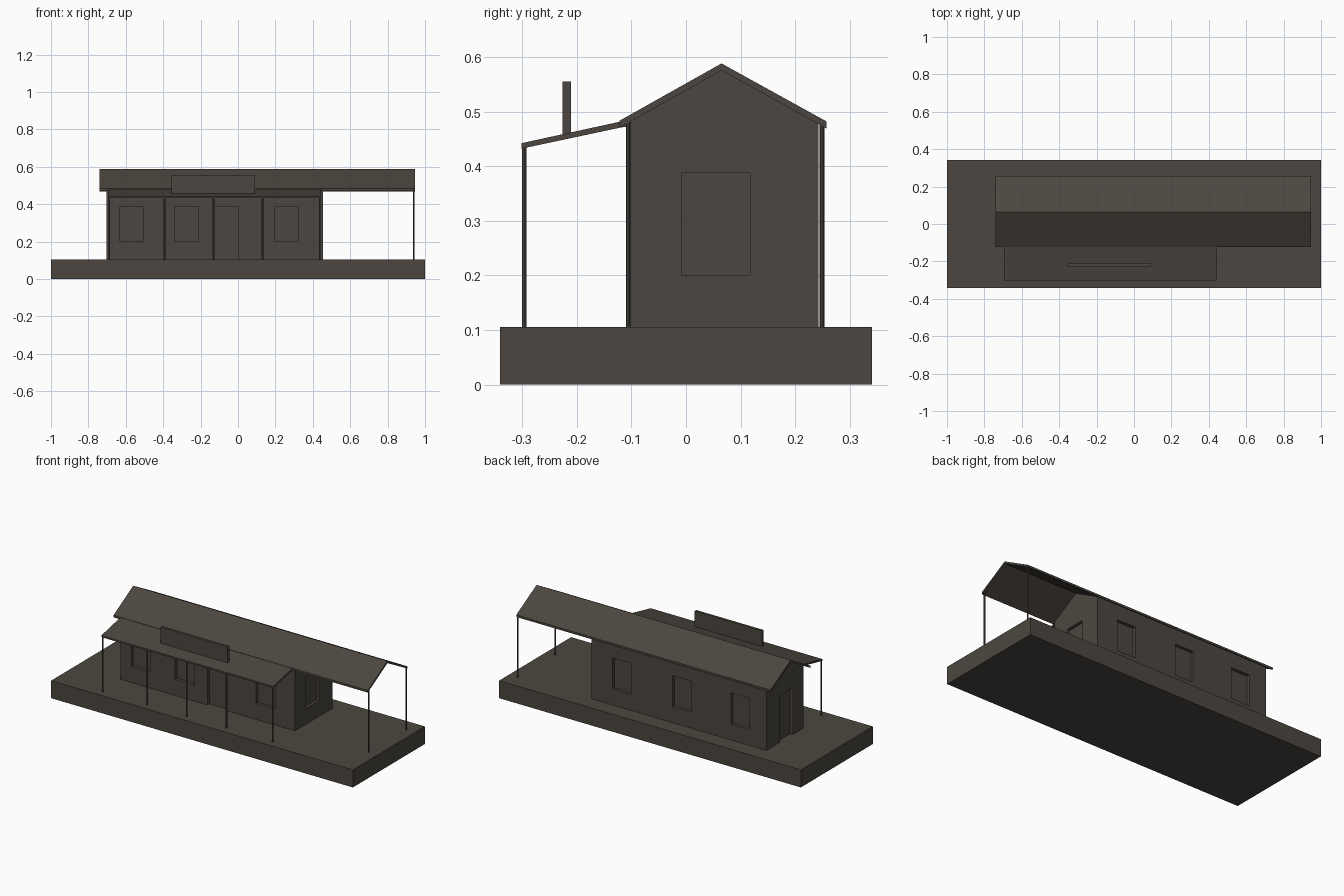
import bpy, bmesh

if "Cube" in bpy.data.objects:
    bpy.data.objects.remove(bpy.data.objects["Cube"])

mat = bpy.data.materials.new("dark weathered brown")
mat.diffuse_color = (0.072, 0.062, 0.050, 1)
mat.use_nodes = True
mat.node_tree.nodes["Principled BSDF"].inputs["Base Color"].default_value = mat.diffuse_color


def add_object(name, bm):
    bmesh.ops.recalc_face_normals(bm, faces=bm.faces)
    me = bpy.data.meshes.new(name)
    bm.to_mesh(me)
    bm.free()
    me.materials.append(mat)
    ob = bpy.data.objects.new(name, me)
    bpy.context.collection.objects.link(ob)
    return ob


def prism(name, profile, x0, x1):
    """Extrude a (y, z) outline along x."""
    bm = bmesh.new()
    face = bm.faces.new([bm.verts.new((x0, y, z)) for y, z in profile])
    ext = bmesh.ops.extrude_face_region(bm, geom=[face])
    verts = [g for g in ext["geom"] if isinstance(g, bmesh.types.BMVert)]
    bmesh.ops.translate(bm, verts=verts, vec=(x1 - x0, 0, 0))
    return add_object(name, bm)


def box(name, x0, x1, y0, y1, z0, z1):
    return prism(name, [(y0, z0), (y1, z0), (y1, z1), (y0, z1)], x0, x1)


def post(name, x, y, z0, z1, r=0.0042):
    bm = bmesh.new()
    bmesh.ops.create_cone(bm, cap_ends=True, segments=8, radius1=r, radius2=r, depth=z1 - z0)
    bmesh.ops.translate(bm, verts=bm.verts, vec=(x, y, (z0 + z1) / 2))
    return add_object(name, bm)


FLOOR = 0.105
X0, X1, Y0, Y1 = -0.703, 0.455, -0.11, 0.243
RIDGE = 0.065

# platform
box("platform", -1, 1, -0.341, 0.341, 0, FLOOR)

# gabled building body
body = prism("building_walls", [(Y0, FLOOR), (Y1, FLOOR), (Y1, 0.477), (RIDGE, 0.576), (Y0, 0.479)], X0, X1)

# recessed windows and doors
D, SILL, HEAD, LOW = 0.018, 0.20, 0.387, FLOOR - 0.02
cuts = [(a, b, Y0 - 0.05, Y0 + D, SILL, HEAD) for a, b in ((-0.63, -0.505), (-0.34, -0.212), (0.197, 0.322))]
cuts += [(a, a + 0.122, Y1 - D, Y1 + 0.05, SILL, HEAD) for a in (-0.59, -0.203, 0.195)]
cuts.append((-0.125, 0.0, Y0 - 0.05, Y0 + D, LOW, HEAD))        # front door
cuts.append((X1 - D, X1 + 0.05, -0.008, 0.117, SILL, HEAD))     # right window
cuts.append((X0 - 0.05, X0 + D, -0.008, 0.117, LOW, HEAD))      # left door
bpy.context.view_layer.objects.active = body
for c in cuts:
    cutter = box("opening_cutter", *c)
    cutter.hide_render = True
    mod = body.modifiers.new("opening", "BOOLEAN")
    mod.operation = "DIFFERENCE"
    mod.solver = "EXACT"
    mod.object = cutter
    bpy.ops.object.modifier_apply(modifier=mod.name)
    bpy.data.objects.remove(cutter)

# main roof, running on past the building on the right
prism("main_roof", [(-0.122, 0.483), (RIDGE, 0.588), (0.257, 0.482), (0.257, 0.469),
                    (RIDGE, 0.575), (-0.122, 0.470)], -0.74, 0.945)

# porch roof and sign board
prism("porch_roof", [(-0.301, 0.442), (-0.118, 0.482), (-0.105, 0.482), (-0.105, 0.472),
                     (-0.118, 0.471), (-0.301, 0.432)], -0.695, 0.445)
box("sign_board", -0.355, 0.09, -0.226, -0.211, 0.452, 0.555)

# posts under the porch and under the roof overhang
for i, x in enumerate((-0.688, -0.393, -0.131, 0.131, 0.438)):
    post(f"porch_post_{i + 1}", x, -0.296, FLOOR, 0.436)
post("overhang_post_front", 0.94, -0.106, FLOOR, 0.482)
post("overhang_post_back", 0.94, 0.249, FLOOR, 0.482)
